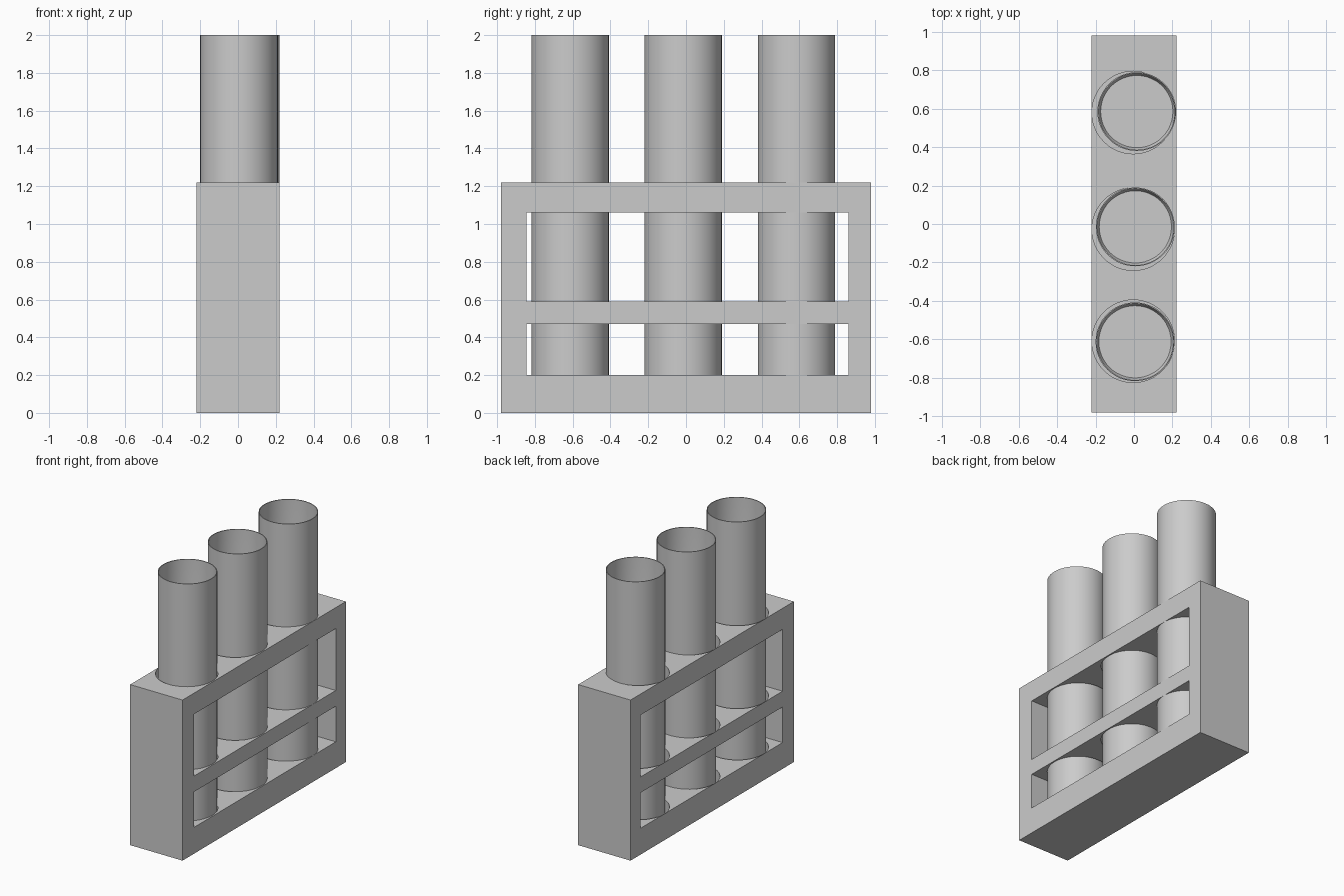
import bpy, bmesh, math
from mathutils import Matrix, Vector

cube = bpy.data.objects.get("Cube")
if cube:
    bpy.data.objects.remove(cube, do_unlink=True)

grey = bpy.data.materials.new("plain_grey")
grey.use_nodes = True
grey.diffuse_color = (0.6, 0.6, 0.6, 1)
grey.node_tree.nodes["Principled BSDF"].inputs["Base Color"].default_value = (0.6, 0.6, 0.6, 1)


def add_object(name, bm):
    bmesh.ops.recalc_face_normals(bm, faces=bm.faces)
    mesh = bpy.data.meshes.new(name)
    bm.to_mesh(mesh)
    bm.free()
    mesh.materials.append(grey)
    obj = bpy.data.objects.new(name, mesh)
    bpy.context.collection.objects.link(obj)
    return obj


def activate(obj):
    bpy.ops.object.select_all(action='DESELECT')
    obj.select_set(True)
    bpy.context.view_layer.objects.active = obj


def box(name, low, high):
    low, high = Vector(low), Vector(high)
    bm = bmesh.new()
    size = Matrix.Diagonal((*(high - low), 1))
    bmesh.ops.create_cube(bm, size=1, matrix=Matrix.Translation((low + high) / 2) @ size)
    return add_object(name, bm)


def cylinder(name, x, y, radius, bottom, top):
    bm = bmesh.new()
    bmesh.ops.create_cone(bm, cap_ends=True, segments=48, radius1=radius, radius2=radius,
                          depth=top - bottom,
                          matrix=Matrix.Translation((x, y, (top + bottom) / 2)))
    return add_object(name, bm)


def lathe(name, profile, x, y):
    bm = bmesh.new()
    verts = [bm.verts.new((r, 0, z)) for r, z in profile]
    edges = [bm.edges.new(pair) for pair in zip(verts, verts[1:])]
    bmesh.ops.spin(bm, geom=verts + edges, cent=(0, 0, 0), axis=(0, 0, 1),
                   angle=math.tau, steps=48)
    bmesh.ops.remove_doubles(bm, verts=bm.verts, dist=0.0001)
    bmesh.ops.translate(bm, verts=bm.verts, vec=(x, y, 0))
    return add_object(name, bm)


# Rack body, with two window openings and three tube sockets
rack = box("rack", (-0.22, -0.98, 0), (0.22, 0.98, 1.22))
cutters = [box("window_cutter", (-0.5, -0.845, low), (0.5, 0.86, high))
           for low, high in ((0.2, 0.47), (0.59, 1.06))]
for y in (-0.61, -0.027, 0.58):
    cutters.append(cylinder("socket_cutter", -0.004, y, 0.215, 0.05, 1.4))

for cutter in cutters:
    cutter.hide_render = True
    mod = rack.modifiers.new("cut", 'BOOLEAN')
    mod.operation = 'DIFFERENCE'
    mod.solver = 'EXACT'
    mod.object = cutter
    activate(rack)
    bpy.ops.object.modifier_apply(modifier=mod.name)
    bpy.data.objects.remove(cutter, do_unlink=True)
bpy.ops.object.shade_smooth_by_angle(angle=math.radians(30))

# Thin open tubes with closed bottoms
tube_profile = [(0, 0.055), (0.19, 0.055), (0.205, 0.075), (0.205, 2),
                (0.199, 2), (0.199, 0.085), (0.188, 0.065), (0, 0.065)]
for name, x, y in (("front_tube", 0.005, -0.613),
                   ("middle_tube", 0.007, -0.015),
                   ("back_tube", 0.0145, 0.585)):
    activate(lathe(name, tube_profile, x, y))
    bpy.ops.object.shade_smooth_by_angle(angle=math.radians(30))
